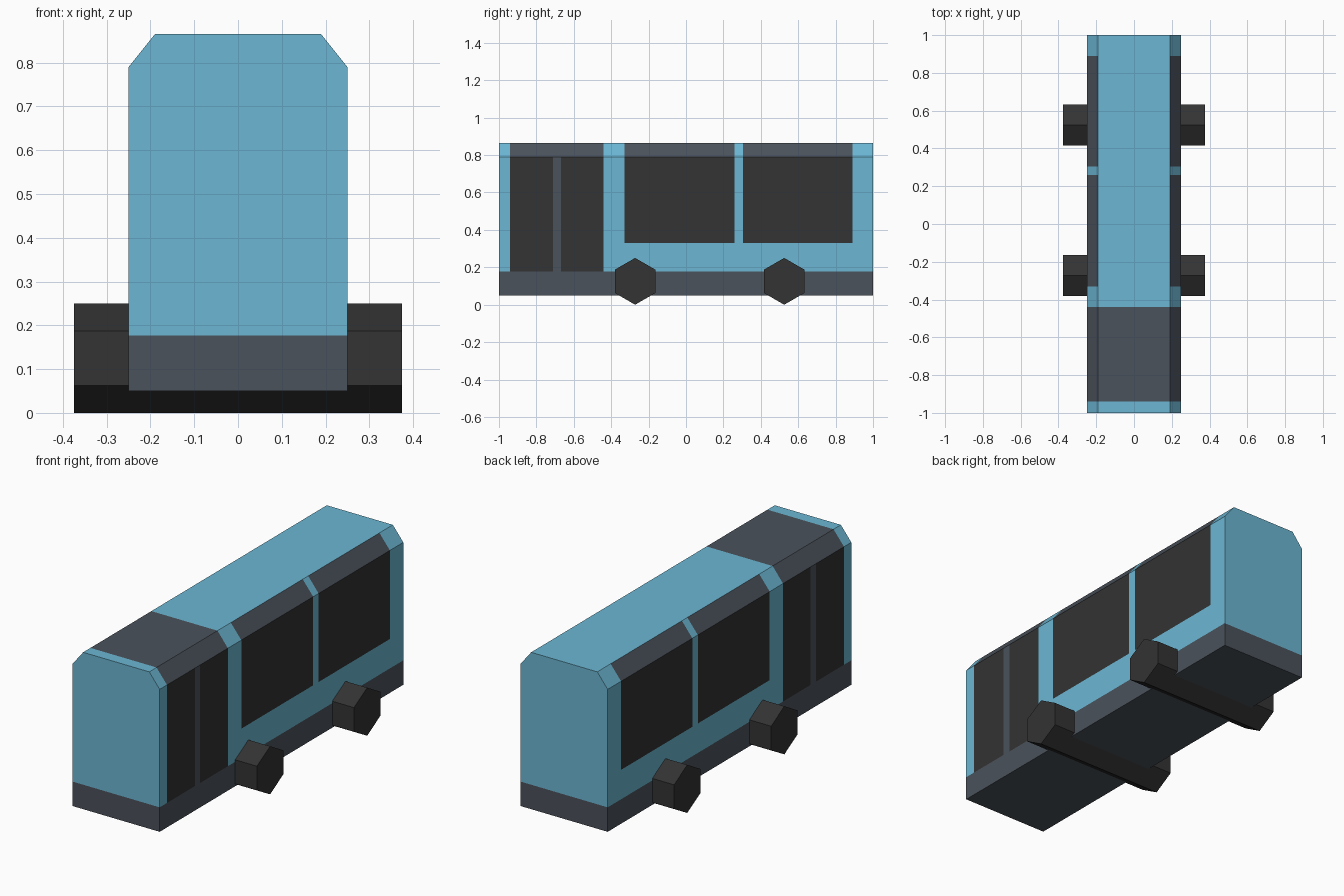
import bpy, bmesh, math

if "Cube" in bpy.data.objects:
    bpy.data.objects.remove(bpy.data.objects["Cube"])


def material(name, rgb):
    m = bpy.data.materials.new(name)
    m.diffuse_color = (*rgb, 1)
    m.use_nodes = True
    m.node_tree.nodes["Principled BSDF"].inputs["Base Color"].default_value = m.diffuse_color
    return m


BLUE, SLATE, DARK = 0, 1, 2
mats = [material("blue_paint", (0.15, 0.47, 0.65)),
        material("slate_trim", (0.07, 0.085, 0.105)),
        material("dark_glass", (0.033, 0.033, 0.033))]


def add_object(name, bm, materials):
    bmesh.ops.recalc_face_normals(bm, faces=bm.faces[:])
    mesh = bpy.data.meshes.new(name)
    bm.to_mesh(mesh)
    bm.free()
    for m in materials:
        mesh.materials.append(m)
    ob = bpy.data.objects.new(name, mesh)
    bpy.context.collection.objects.link(ob)
    return ob


# body: one half profile mirrored, lofted through the panel stations
half = [(0.25, 0.05), (0.25, 0.177), (0.25, 0.33), (0.25, 0.79), (0.19, 0.865)]
profile = half + [(-x, z) for x, z in reversed(half)]
stations = [-1, -0.94, -0.71, -0.667, -0.44, -0.33, 0.26, 0.305, 0.89, 1]

# panel colours per bay: lower side, window side, sloped roof edge, flat roof
pillar = (BLUE, BLUE, BLUE, BLUE)
door = (DARK, DARK, SLATE, SLATE)
door_post = (SLATE, SLATE, SLATE, SLATE)
window = (BLUE, DARK, SLATE, BLUE)
bays = [pillar, door, door_post, door, pillar, window, pillar, window, pillar]

bm = bmesh.new()
rings = [[bm.verts.new((x, y, z)) for x, z in profile] for y in stations]
n = len(profile)
for a, b, (low, mid, slope, roof) in zip(rings, rings[1:], bays):
    colours = [SLATE, low, mid, slope, roof, slope, mid, low, SLATE, SLATE]
    for i, c in enumerate(colours):
        j = (i + 1) % n
        bm.faces.new((a[i], a[j], b[j], b[i])).material_index = c

# front and rear ends: slate bumper strip below a plain blue panel
for r in (rings[0], rings[-1]):
    bm.faces.new((r[0], r[1], r[8], r[9])).material_index = SLATE
    bm.faces.new(r[1:9]).material_index = BLUE
add_object("bus_body", bm, mats)

# wheels: six-sided bars running right across under the body
for name, y in (("front_wheels", -0.272), ("rear_wheels", 0.525)):
    bm = bmesh.new()
    ends = [[bm.verts.new((x, y + 0.125 * math.sin(k * math.pi / 3),
                           0.125 + 0.125 * math.cos(k * math.pi / 3)))
             for k in range(6)] for x in (-0.375, 0.375)]
    for k in range(6):
        j = (k + 1) % 6
        bm.faces.new((ends[0][k], ends[0][j], ends[1][j], ends[1][k]))
    for e in ends:
        bm.faces.new(e)
    add_object(name, bm, [mats[DARK]])
